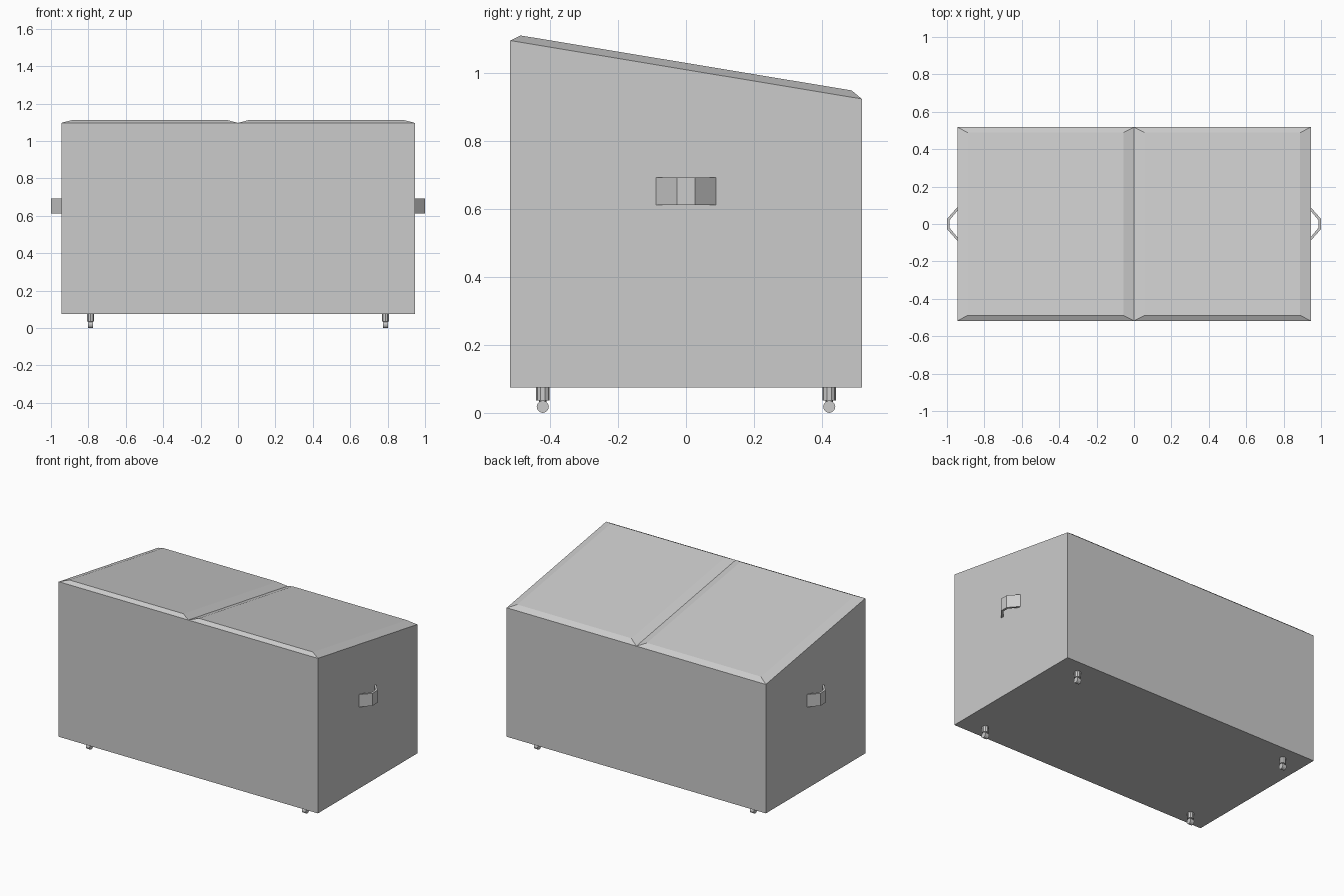
import bpy, bmesh, math
from mathutils import Matrix, Vector

if "Cube" in bpy.data.objects:
    bpy.data.objects.remove(bpy.data.objects["Cube"])

W, D = 0.945, 0.518          # half width, half depth
Z0, ZF, ZB = 0.075, 1.097, 0.925  # floor, front top, back top


def finish(name, bm):
    bmesh.ops.recalc_face_normals(bm, faces=bm.faces)
    mesh = bpy.data.meshes.new(name)
    bm.to_mesh(mesh)
    bm.free()
    obj = bpy.data.objects.new(name, mesh)
    bpy.context.collection.objects.link(obj)
    return obj


def prism(name, profile, offset):
    """Extrude a closed 3D profile along offset."""
    bm = bmesh.new()
    face = bm.faces.new([bm.verts.new(p) for p in profile])
    new = bmesh.ops.extrude_face_region(bm, geom=[face], use_keep_orig=True)["geom"]
    bmesh.ops.translate(bm, vec=offset,
                        verts=[v for v in new if isinstance(v, bmesh.types.BMVert)])
    return finish(name, bm)


def slope(y):
    return ZF + (ZB - ZF) * (y + D) / (2 * D)


# Chest body with sloping top
prism("chest_body", [(-W, -D, Z0), (-W, D, Z0), (-W, D, ZB), (-W, -D, ZF)], (2 * W, 0, 0))


# Raised lid panel with chamfered border
def lid(name, x0, x1):
    bm = bmesh.new()
    rings = []
    for ix, iy, h in ((0, 0, 0), (0.057, 0.03, 0.02)):
        pts = [(x0 + ix, -D + iy), (x1 - ix, -D + iy), (x1 - ix, D - iy), (x0 + ix, D - iy)]
        rings.append([bm.verts.new((x, y, slope(y) + h)) for x, y in pts])
    low, high = rings
    bm.faces.new(low)
    bm.faces.new(high)
    for i in range(4):
        j = (i + 1) % 4
        bm.faces.new((low[i], low[j], high[j], high[i]))
    return finish(name, bm)


lid("left_lid", -W, 0)
lid("right_lid", 0, W)

# Bent strap handles on both ends
for side, s in (("left", -1), ("right", 1)):
    outline = [(W, -0.089), (1.0, -0.027), (1.0, 0.027), (W, 0.089),
               (W, 0.07), (0.986, 0.021), (0.986, -0.021), (W, -0.07)]
    prism(side + "_handle", [(s * x, y, 0.612) for x, y in outline], (0, 0, 0.082))


# Casters: round socket, slim fork and wheel
def cylinder(name, radius, length, sides, matrix):
    bm = bmesh.new()
    bmesh.ops.create_cone(bm, cap_ends=True, segments=sides, radius1=radius,
                          radius2=radius, depth=length, matrix=matrix)
    return finish(name, bm)


for sx in (-1, 1):
    for sy in (-1, 1):
        tag = ("left" if sx < 0 else "right") + ("_front" if sy < 0 else "_back")
        pos = Vector((sx * 0.788, sy * 0.422, 0))
        cylinder(tag + "_caster_socket", 0.02, 0.04, 10,
                 Matrix.Translation(pos + Vector((0, 0, 0.056))))
        cylinder(tag + "_caster_stem", 0.011, 0.02, 8,
                 Matrix.Translation(pos + Vector((0, 0, 0.03))))
        cylinder(tag + "_caster_wheel", 0.018, 0.028, 12,
                 Matrix.Translation(pos + Vector((0, 0, 0.018)))
                 @ Matrix.Rotation(math.pi / 2, 4, 'Y'))
